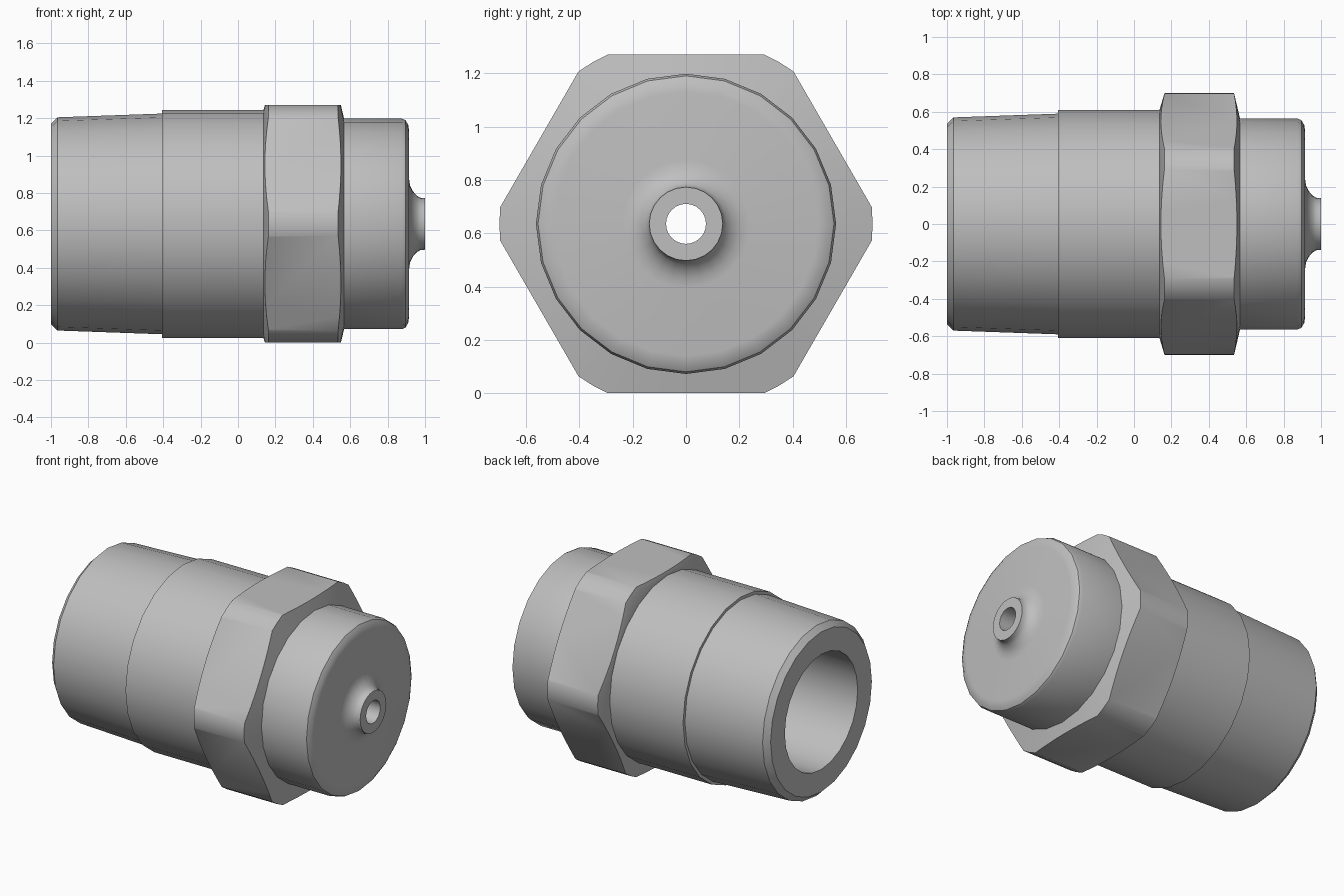
import bpy, bmesh
from math import sin, cos, pi, radians
from mathutils import Vector

if "Cube" in bpy.data.objects:
    bpy.data.objects.remove(bpy.data.objects["Cube"])

AXIS_Z = 0.635   # height of the fitting's axis
APOTHEM = 0.635  # half the width across the hexagon's flats

steel = bpy.data.materials.new("grey steel")
steel.use_nodes = True
steel.diffuse_color = (0.52, 0.52, 0.52, 1)
steel.node_tree.nodes["Principled BSDF"].inputs["Base Color"].default_value = (0.52, 0.52, 0.52, 1)


def lathe(profile, sides):
    """Turn (x, radius) points around the x axis."""
    bm = bmesh.new()
    rings = []
    for x, r in profile:
        angles = [2 * pi * j / sides for j in range(sides)]
        rings.append([bm.verts.new((x, r * sin(a), r * cos(a))) for a in angles])
    for low, high in zip(rings, rings[1:]):
        for j in range(sides):
            k = (j + 1) % sides
            bm.faces.new((low[j], high[j], high[k], low[k]))
    return bm


def finish(bm, name):
    mesh = bpy.data.meshes.new(name)
    bm.to_mesh(mesh)
    bm.free()
    mesh.materials.append(steel)
    obj = bpy.data.objects.new(name, mesh)
    obj.location.z = AXIS_Z
    bpy.context.collection.objects.link(obj)
    bpy.ops.object.select_all(action='DESELECT')
    obj.select_set(True)
    bpy.context.view_layer.objects.active = obj
    bpy.ops.object.shade_smooth_by_angle(angle=radians(35))


# Bore, open end, tapered pipe end and straight shank
finish(lathe([(0.85, 0.075), (0.72, 0.385), (-1, 0.385), (-1, 0.535),
              (-0.965, 0.57), (-0.405, 0.59), (-0.405, 0.61), (0.137, 0.61)], 24),
       "pipe_body")

# Hexagonal collar: a chamfered disc cut by six flats
bm = lathe([(0.137, 0.59), (0.137, 0.612), (0.163, 0.70), (0.535, 0.70), (0.57, 0.55)], 60)
for i in range(6):
    normal = Vector((0, sin(i * pi / 3), cos(i * pi / 3)))
    cut = bmesh.ops.bisect_plane(bm, geom=bm.verts[:] + bm.edges[:] + bm.faces[:],
                                 plane_co=normal * APOTHEM, plane_no=normal,
                                 clear_outer=True)
    rim = [e for e in cut["geom_cut"] if isinstance(e, bmesh.types.BMEdge)]
    flat = bmesh.ops.contextual_create(bm, geom=rim)["faces"]
    for face in flat:
        face.normal_update()
        if face.normal.dot(normal) < 0:
            face.normal_flip()
finish(bm, "hex_collar")

# Rounded cap with a flared spray tip and its small hole
finish(lathe([(0.56, 0.563), (0.875, 0.563), (0.895, 0.555), (0.91, 0.53), (0.915, 0.495),
              (0.915, 0.24), (0.92, 0.205), (0.935, 0.175), (0.955, 0.152),
              (0.975, 0.14), (1, 0.138), (1, 0.075), (0.85, 0.075)], 24),
       "spray_cap")
